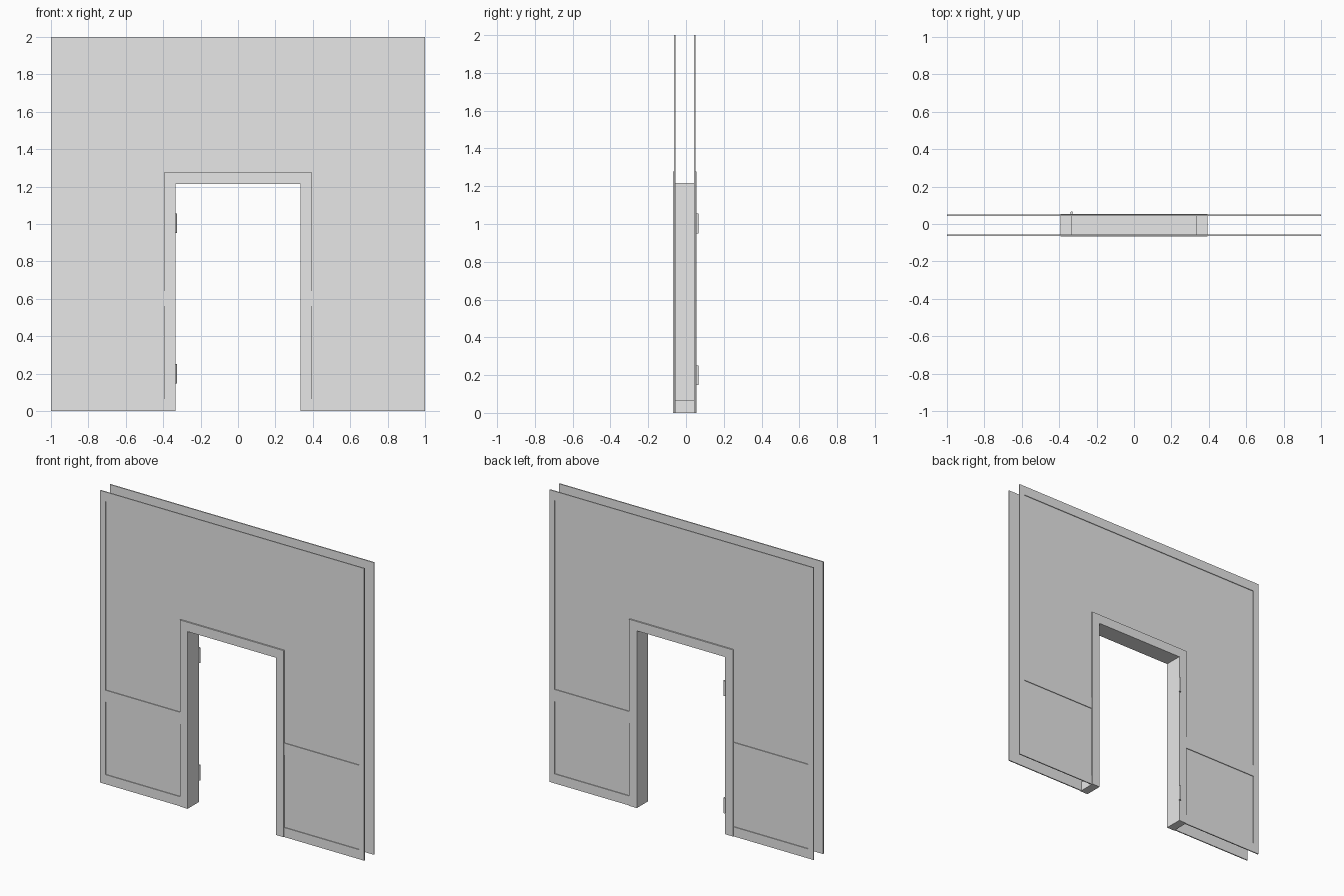
import bpy
import bmesh

cube = bpy.data.objects.get("Cube")
if cube:
    bpy.data.objects.remove(cube, do_unlink=True)

# Single plain grey
grey = bpy.data.materials.new("plain_grey")
grey.use_nodes = True
grey.diffuse_color = (0.8, 0.8, 0.8, 1)
grey.node_tree.nodes["Principled BSDF"].inputs["Base Color"].default_value = (0.8, 0.8, 0.8, 1)

# Main dimensions
MID = -0.0065                      # y of the wall's middle plane
HALF, TOP = 1.0, 2.0               # wall half width and height
DOOR_X, DOOR_Z = 0.334, 1.213      # opening
CASE_X, CASE_Z = 0.393, 1.277      # outside of the casing
SIDE_X = 0.96                      # inner edge of the side trim
INNER, PANEL, TRIM, CASING = 0.049, 0.0515, 0.0565, 0.061   # depths from MID
BASE_Z, RAIL_Z, HEAD_Z = 0.065, (0.562, 0.643), 1.935


def make_object(name, bm):
    bmesh.ops.recalc_face_normals(bm, faces=bm.faces)
    mesh = bpy.data.meshes.new(name)
    bm.to_mesh(mesh)
    bm.free()
    mesh.materials.append(grey)
    obj = bpy.data.objects.new(name, mesh)
    bpy.context.collection.objects.link(obj)
    return obj


def add_prism(bm, profile, y0, y1):
    """Extrude an (x, z) outline from y0 to y1."""
    face = bm.faces.new([bm.verts.new((x, y0, z)) for x, z in profile])
    moved = bmesh.ops.extrude_face_region(bm, geom=[face], use_keep_orig=True)["geom"]
    verts = [g for g in moved if isinstance(g, bmesh.types.BMVert)]
    bmesh.ops.translate(bm, verts=verts, vec=(0, y1 - y0, 0))


def rect(x0, x1, z0, z1):
    return [(x0, z0), (x1, z0), (x1, z1), (x0, z1)]


def arch(out_x, out_z, in_x, in_z):
    """Outline of an upside-down U."""
    return [(-out_x, 0), (-out_x, out_z), (out_x, out_z), (out_x, 0),
            (in_x, 0), (in_x, in_z), (-in_x, in_z), (-in_x, 0)]


def build(name, outlines, near, far):
    bm = bmesh.new()
    for outline in outlines:
        add_prism(bm, outline, MID + near, MID + far)
    return make_object(name, bm)


# Raised trim: side strips, head strip, chair rails and baseboards
trim = [rect(-SIDE_X, SIDE_X, HEAD_Z, TOP)]
for s in (-1, 1):
    trim.append(rect(s * SIDE_X, s * HALF, 0, TOP))
    for z0, z1 in ((0, BASE_Z), RAIL_Z):
        trim.append(rect(s * CASE_X, s * SIDE_X, z0, z1))

# Front and back wall skins, each with trim and door casing
for side, s in (("front", -1), ("back", 1)):
    build(side + "_wall_panel", [arch(HALF, TOP, CASE_X, CASE_Z)], s * INNER, s * PANEL)
    build(side + "_wall_trim", trim, s * INNER, s * TRIM)
    build(side + "_door_casing", [arch(CASE_X, CASE_Z, DOOR_X, DOOR_Z)], s * INNER, s * CASING)

# Thin lining of the doorway between the skins
build("door_lining", [arch(DOOR_X + 0.003, DOOR_Z + 0.003, DOOR_X, DOOR_Z)], -INNER, INNER)

# Blocks at the feet of the door posts
for side, s in (("right", -1), ("left", 1)):
    build(side + "_post_foot", [rect(s * (DOOR_X + 0.003), s * CASE_X, 0, BASE_Z)], -INNER, INNER)

# Hinge barrels on the back edge of the right post
for name, z in (("lower_hinge", 0.2), ("upper_hinge", 1.003)):
    bm = bmesh.new()
    bmesh.ops.create_cone(bm, cap_ends=True, segments=12, radius1=0.007, radius2=0.007, depth=0.104)
    bmesh.ops.translate(bm, verts=bm.verts, vec=(-DOOR_X, 0.06, z))
    make_object(name, bm)
